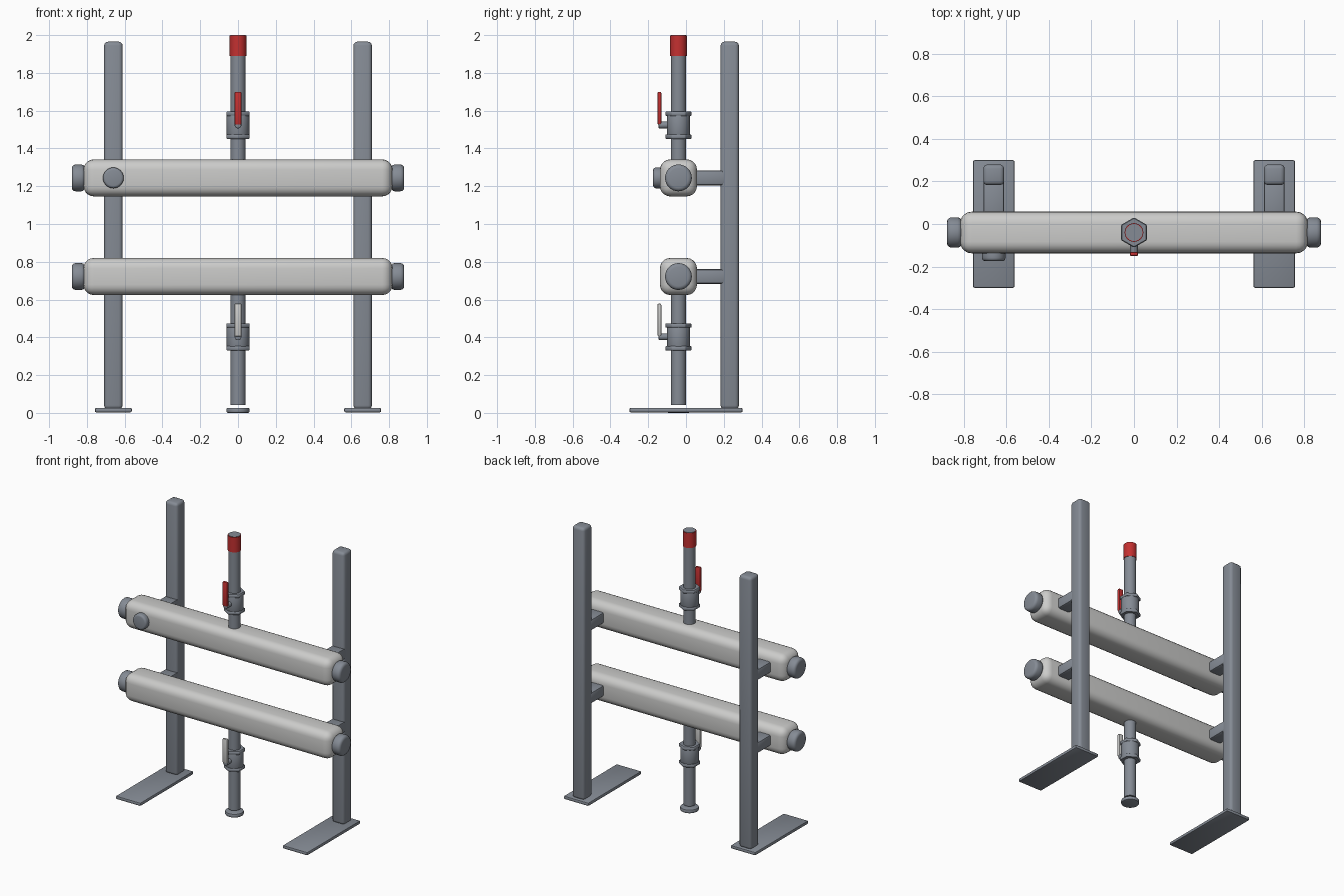
import bpy, math
from mathutils import Vector

if "Cube" in bpy.data.objects:
    bpy.data.objects.remove(bpy.data.objects["Cube"])


def mat(name, r, g, b):
    m = bpy.data.materials.new(name)
    m.diffuse_color = (r, g, b, 1)
    m.use_nodes = True
    m.node_tree.nodes["Principled BSDF"].inputs["Base Color"].default_value = m.diffuse_color
    return m


STEEL = mat("steel grey", 0.235, 0.26, 0.30)
LIGHT = mat("light grey", 0.60, 0.60, 0.59)
RED = mat("red", 0.55, 0.03, 0.03)


def finish(o, name, m, bevel, seg):
    o.name = name
    o.data.materials.append(m)
    if bevel:
        b = o.modifiers.new("bevel", 'BEVEL')
        b.width, b.segments = bevel, seg
        b.limit_method, b.angle_limit = 'ANGLE', math.radians(40)
        bpy.ops.object.modifier_apply(modifier="bevel")
    bpy.ops.object.shade_smooth_by_angle(angle=math.radians(35))
    return o


def box(name, lo, hi, m, bevel=0.0, seg=2):
    lo, hi = Vector(lo), Vector(hi)
    bpy.ops.mesh.primitive_cube_add(size=1, location=(lo + hi) / 2)
    o = bpy.context.object
    o.scale = hi - lo
    bpy.ops.object.transform_apply(location=False, rotation=False, scale=True)
    return finish(o, name, m, bevel, seg)


def rod(name, a, b, r, m, bevel=0.0, seg=2, sides=32):
    a, b = Vector(a), Vector(b)
    bpy.ops.mesh.primitive_cylinder_add(vertices=sides, radius=r, depth=(b - a).length,
                                        location=(a + b) / 2)
    o = bpy.context.object
    o.rotation_euler = (b - a).to_track_quat('Z', 'Y').to_euler()
    bpy.ops.object.transform_apply(location=False, rotation=True, scale=False)
    return finish(o, name, m, bevel, seg)


Y = -0.04                      # depth of the pipe axis
TUBES = {"upper": 1.244, "lower": 0.722}

# stand: floor plates, posts and brackets
for side, s in (("left", -1), ("right", 1)):
    x = 0.66 * s
    box(side + "_foot_plate", (x - 0.098, -0.3, 0.003), (x + 0.098, 0.3, 0.027), STEEL, 0.008)
    box(side + "_post", (x - 0.049, 0.183, 0.02), (x + 0.049, 0.28, 1.965), STEEL, 0.02, 3)
    for level, z in TUBES.items():
        box(f"{side}_{level}_bracket", (x - 0.049, 0.0, z - 0.039), (x + 0.049, 0.21, z + 0.039),
            STEEL, 0.012)
        # end caps of the horizontal tubes
        rod(f"{side}_{level}_end_cap", (0.81 * s, Y, z), (0.88 * s, Y, z), 0.071, STEEL, 0.02, 3)

# horizontal manifold tubes
for level, z in TUBES.items():
    box(level + "_tube", (-0.818, Y - 0.098, z - 0.098), (0.818, Y + 0.098, z + 0.098),
        LIGHT, 0.055, 5)

# front plug on the upper tube
rod("front_plug", (-0.66, -0.12, 1.244), (-0.66, -0.174, 1.244), 0.055, STEEL, 0.014, 3)

# vertical pipes, red sleeve and base disc
rod("upper_pipe", (0, Y, 1.3), (0, Y, 2.0), 0.040, STEEL)
rod("red_sleeve", (0, Y, 1.89), (0, Y, 1.997), 0.044, RED)
rod("lower_pipe", (0, Y, 0.043), (0, Y, 0.66), 0.040, STEEL)
rod("base_disc", (0, Y, 0.0), (0, Y, 0.027), 0.061, STEEL, 0.008)

# valves: body, hexagon nuts, stem and lever
for level, z, col in (("upper", 1.451, RED), ("lower", 0.330, LIGHT)):
    rod(level + "_valve_body", (0, Y, z + 0.01), (0, Y, z + 0.135), 0.060, STEEL, 0.008)
    for end, h in (("bottom", 0.0), ("top", 0.121)):
        rod(f"{level}_{end}_nut", (0, Y, z + h), (0, Y, z + h + 0.023), 0.071, STEEL, 0.004, 1, 6)
    rod(level + "_valve_stem", (0, Y, z + 0.073), (0, -0.145, z + 0.073), 0.018, STEEL, 0.004)
    box(level + "_lever", (-0.019, -0.151, z + 0.075), (0.019, -0.131, z + 0.249), col, 0.007)
